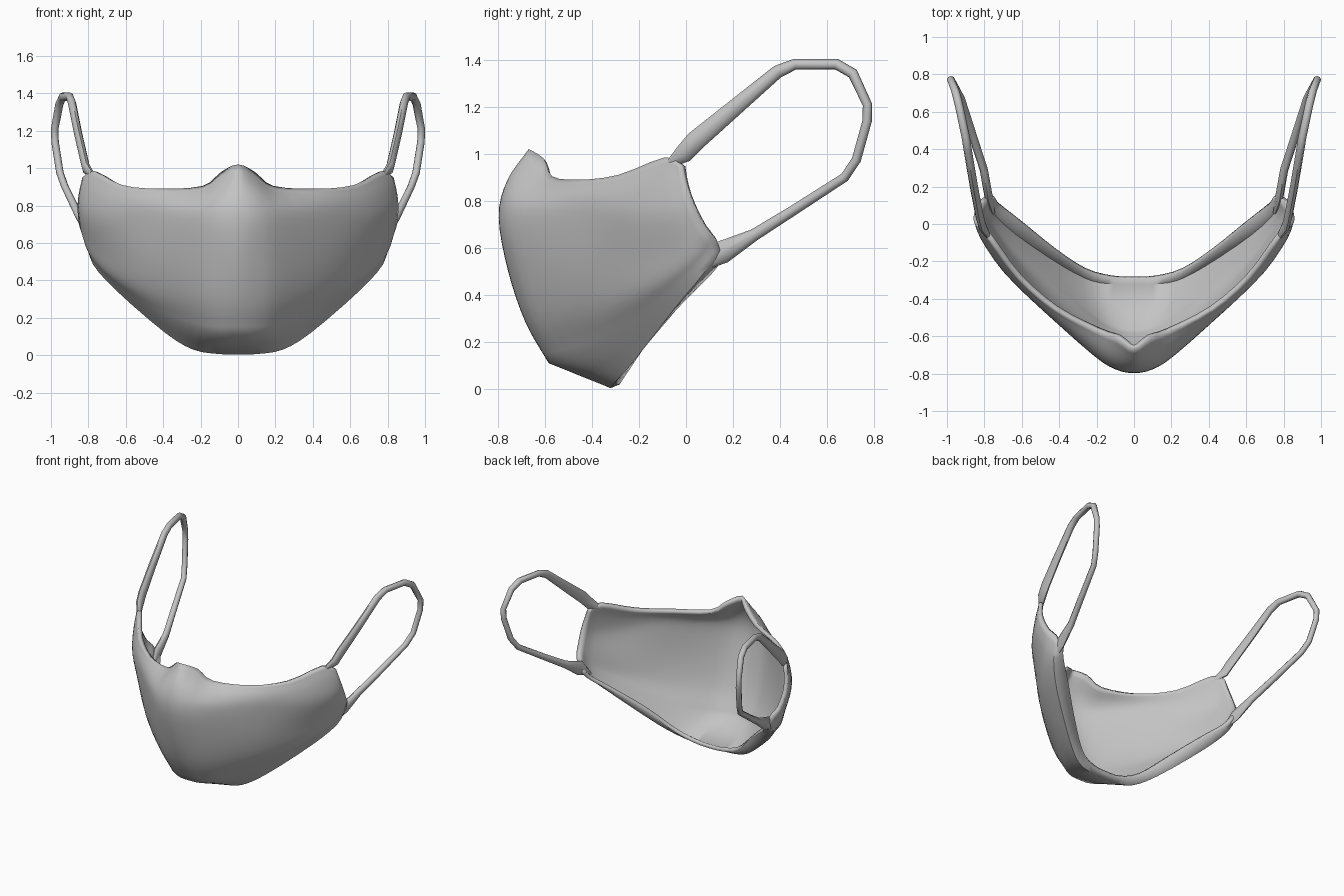
import bpy
import bmesh
from math import cos, sin, pi, radians
from mathutils import Vector

cube = bpy.data.objects.get("Cube")
if cube:
    bpy.data.objects.remove(cube, do_unlink=True)

# Single fabric colour
fabric = bpy.data.materials.new("grey_fabric")
fabric.use_nodes = True
fabric.diffuse_color = (0.55, 0.55, 0.55, 1)
fabric.node_tree.nodes["Principled BSDF"].inputs["Base Color"].default_value = (0.55, 0.55, 0.55, 1)


def make_object(name, bm):
    mesh = bpy.data.meshes.new(name)
    bm.to_mesh(mesh)
    bm.free()
    mesh.materials.append(fabric)
    obj = bpy.data.objects.new(name, mesh)
    bpy.context.collection.objects.link(obj)
    return obj


def shade_smooth(obj, angle):
    bpy.ops.object.select_all(action='DESELECT')
    obj.select_set(True)
    bpy.context.view_layer.objects.active = obj
    bpy.ops.object.shade_smooth_by_angle(angle=radians(angle))


def spline(points, steps):
    """Catmull-Rom curve through the points."""
    padded = [2 * points[0] - points[1]] + points + [2 * points[-1] - points[-2]]
    result = []
    for a, b, c, d in zip(padded, padded[1:], padded[2:], padded[3:]):
        for i in range(steps):
            t = i / steps
            result.append(b + (c - a) * t / 2
                          + (2 * a - 5 * b + 4 * c - d) * t * t / 2
                          + (3 * b - a - 3 * c + d) * t ** 3 / 2)
    return result + [points[-1]]


# Contours of the mask, each running from the centre to the ear side
top_edge = [(0, -.67, 1.02), (.09, -.605, .98), (.19, -.57, .905), (.42, -.46, .89),
            (.62, -.29, .91), (.77, -.09, .985), (.832, -.02, .95)]
nose_line = [(0, -.762, .885), (.1, -.733, .87), (.22, -.655, .83), (.48, -.46, .82),
             (.68, -.265, .83), (.805, -.085, .88), (.85, .0, .87)]
cheek_line = [(0, -.797, .73), (.1, -.777, .73), (.22, -.7, .73), (.5, -.45, .72),
              (.7, -.25, .72), (.82, -.075, .75), (.858, .03, .79)]
lip_line = [(0, -.757, .5), (.1, -.735, .5), (.22, -.67, .5), (.48, -.44, .5),
            (.68, -.21, .54), (.805, -.02, .61), (.85, .075, .7)]
jaw_line = [(0, -.682, .28), (.1, -.665, .28), (.22, -.605, .29), (.46, -.395, .33),
            (.67, -.17, .43), (.797, .01, .55), (.838, .105, .665)]
chin_line = [(0, -.585, .11), (.1, -.57, .11), (.22, -.5, .13), (.42, -.32, .21),
             (.655, -.11, .38), (.785, .035, .52), (.82, .13, .635)]
hem_fold = [(0, -.32, .003), (.11, -.32, .007), (.24, -.3, .03), (.39, -.22, .12),
            (.645, -.05, .34), (.775, .07, .485), (.8, .145, .59)]
inner_edge = [(0, -.28, .02), (.12, -.275, .03), (.26, -.235, .09), (.42, -.13, .24),
              (.6, .015, .395), (.72, .11, .49), (.765, .16, .555)]


def full_contour(half):
    right = [Vector((-x, y, z)) for x, y, z in reversed(half[1:])]
    return spline(right + [Vector(p) for p in half], 3)


# Curved fabric front, straight panel under the chin fold, hem turned inwards
front = [full_contour(c) for c in (top_edge, nose_line, cheek_line, lip_line, jaw_line, chin_line)]
columns = []
for *upper, fold, lip in zip(*front, full_contour(hem_fold), full_contour(inner_edge)):
    curve = spline(list(upper), 4)
    columns.append(curve + [curve[-1].lerp(fold, 0.5), fold, lip])

bm = bmesh.new()
grid = [[bm.verts.new(p) for p in col] for col in columns]
for left, right in zip(grid, grid[1:]):
    for r in range(len(left) - 1):
        bm.faces.new((left[r], left[r + 1], right[r + 1], right[r]))
shell = make_object("mask_shell", bm)
thickness = shell.modifiers.new("fabric_thickness", 'SOLIDIFY')
thickness.thickness = 0.028
thickness.offset = -1
shade_smooth(shell, 50)

# Ear loop: centre point and half width, tapering into the shell at both ends
loop_path = [((.765, -.085, .945), .012), ((.812, -.01, 1.0), .04), ((.825, .04, 1.055), .043),
             ((.856, .2, 1.19), .036), ((.888, .39, 1.35), .028),
             ((.9, .465, 1.382), .023), ((.937, .64, 1.382), .023), ((.955, .71, 1.342), .023),
             ((.98, .772, 1.21), .02), ((.978, .771, 1.14), .02), ((.952, .725, .975), .02),
             ((.925, .675, .9), .02), ((.855, .45, .755), .022), ((.803, .29, .655), .026),
             ((.778, .15, .58), .05), ((.755, .06, .51), .012)]
SIDES = 8


def ear_loop(name, side):
    bm = bmesh.new()
    points = [Vector((x * side, y, z)) for (x, y, z), w in loop_path]
    rings = []
    for i, point in enumerate(points):
        before = point - points[max(i - 1, 0)]
        after = points[min(i + 1, len(points) - 1)] - point
        tangent = (before.normalized() + after.normalized()).normalized()
        across = tangent.cross(Vector((1, 0, 0))).normalized()
        outward = across.cross(tangent).normalized()
        width = loop_path[i][1]
        depth = min(width, 0.022)
        ring = []
        for k in range(SIDES):
            a = 2 * pi * k / SIDES
            ring.append(bm.verts.new(point + across * width * cos(a)
                                     + outward * depth * sin(a)))
        rings.append(ring)
    for r, s in zip(rings, rings[1:]):
        for k in range(SIDES):
            n = (k + 1) % SIDES
            bm.faces.new((r[k], r[n], s[n], s[k]))
    bm.faces.new(rings[0])
    bm.faces.new(rings[-1])
    bmesh.ops.recalc_face_normals(bm, faces=bm.faces)
    shade_smooth(make_object(name, bm), 60)


ear_loop("left_ear_loop", 1)
ear_loop("right_ear_loop", -1)
